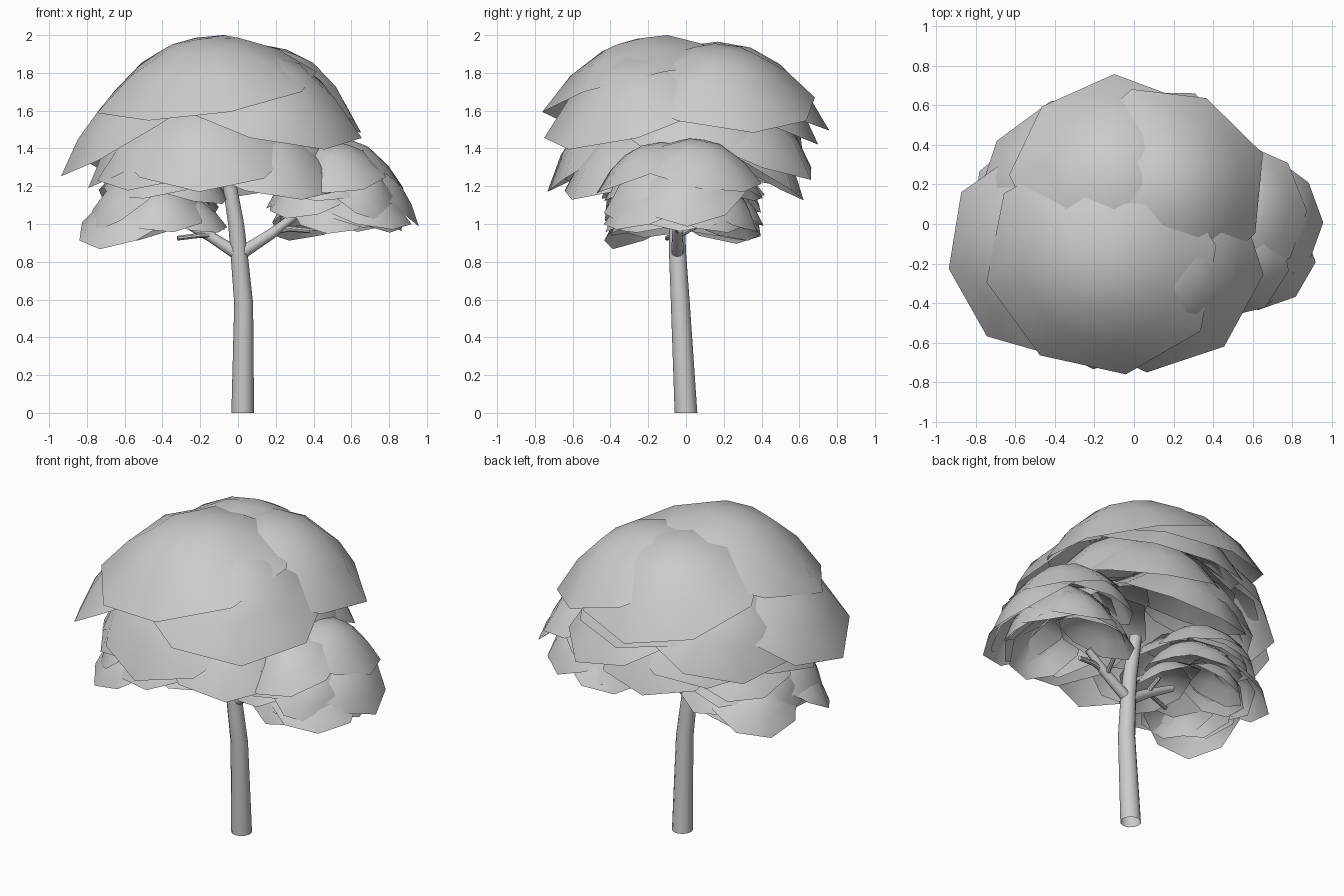
import bpy, bmesh, math, random
from mathutils import Vector, Matrix

if "Cube" in bpy.data.objects:
    bpy.data.objects.remove(bpy.data.objects["Cube"])

random.seed(4)


def finish(bm, name, angle):
    me = bpy.data.meshes.new(name)
    bm.to_mesh(me)
    bm.free()
    ob = bpy.data.objects.new(name, me)
    bpy.context.collection.objects.link(ob)
    bpy.ops.object.select_all(action='DESELECT')
    ob.select_set(True)
    bpy.context.view_layer.objects.active = ob
    bpy.ops.object.shade_smooth_by_angle(angle=math.radians(angle))
    return ob


def tube(name, pts, sides=12):
    """Tapered tube through (x, y, z, radius) points, closed at the tip."""
    bm = bmesh.new()
    P = [Vector(p[:3]) for p in pts]
    rings = []
    for i, p in enumerate(P):
        d = P[min(i + 1, len(P) - 1)] - P[max(i - 1, 0)]
        if i == 0 and name == "trunk":
            d = Vector((0, 0, 1))          # flat foot on the ground
        q = Vector((0, 0, 1)).rotation_difference(d)
        rings.append([bm.verts.new(p + q @ Vector((
            pts[i][3] * math.cos(2 * math.pi * k / sides),
            pts[i][3] * math.sin(2 * math.pi * k / sides), 0))) for k in range(sides)])
    for a, b in zip(rings, rings[1:]):
        for k in range(sides):
            n = (k + 1) % sides
            bm.faces.new((a[k], a[n], b[n], b[k]))
    bm.faces.new(rings[-1])
    return finish(bm, name, 40)


def add_cap(bm, mat, c, az, tilt, r, h, sides=8, steps=3):
    """Open domed leaf plate with an eight-sided rim, leaning towards az."""
    az = math.radians(az)
    lean = Matrix.Rotation(az, 4, 'Z') @ Matrix.Rotation(math.radians(tilt), 4, 'Y')
    m = mat @ Matrix.Translation(c) @ lean
    jit = [random.uniform(0.96, 1.04) for _ in range(sides)]
    top = bm.verts.new(m @ Vector((0, 0, h)))
    prev = None
    for s in range(1, steps + 1):
        t = s / steps
        ring = []
        for k in range(sides):
            a = 2 * math.pi * k / sides
            q = r * t * (1 + (jit[k] - 1) * t)
            ring.append(bm.verts.new(m @ Vector((q * math.cos(a), q * math.sin(a), h * (1 - t * t)))))
        for k in range(sides):
            n = (k + 1) % sides
            if prev:
                bm.faces.new((prev[k], ring[k], ring[n], prev[n]))
            else:
                bm.faces.new((top, ring[k], ring[n]))
        prev = ring


# leaf plates of the crown: rim centre, lean direction, lean, radius, height
PLATES = [
    ((-.15, -.20, 1.70), 235, 15, .60, .29),
    ((-.10, .25, 1.68), 90, 20, .53, .27),
    ((-.50, -.15, 1.53), 190, 32, .51, .21),
    ((.17, .18, 1.67), 20, 20, .53, .27),
    ((.13, -.23, 1.60), 310, 22, .53, .30),
    ((-.17, -.32, 1.41), 265, 30, .48, .24),
    ((-.38, .20, 1.51), 145, 32, .47, .24),
    ((-.40, -.10, 1.40), 185, 28, .45, .22),
    ((.13, .28, 1.43), 65, 25, .45, .23),
    ((-.10, .27, 1.33), 95, 30, .42, .22),
    ((.22, -.14, 1.31), 335, 25, .40, .22),
    ((.15, -.28, 1.28), 300, 22, .41, .22),
    ((.00, .28, 1.59), 90, 22, .47, .25),
    ((-.35, -.26, 1.37), 230, 28, .42, .21),
    ((-.25, .20, 1.40), 130, 28, .42, .21),
    ((.18, .08, 1.52), 10, 25, .47, .24),
    ((-.20, -.12, 1.55), 240, 20, .50, .25),
    ((-.10, -.05, 1.45), 265, 10, .54, .22),
]


def foliage(name, mat, extra=()):
    bm = bmesh.new()
    for p in PLATES:
        add_cap(bm, mat, *p)
    for p in extra:
        add_cap(bm, Matrix(), *p)
    return finish(bm, name, 60)


def place(pos, turn, tip, sx, sy, sz):
    """Smaller copy of the crown with its base centre at pos."""
    return (Matrix.Translation(pos) @ Matrix.Rotation(math.radians(tip), 4, 'Y')
            @ Matrix.Diagonal((sx, sy, sz, 1)) @ Matrix.Rotation(math.radians(turn), 4, 'Z')
            @ Matrix.Translation((.12, 0, -1.1)))


foliage("crown_foliage", Matrix())
foliage("right_foliage", place((.52, -.04, .93), 170, 4, .51, .58, .58),
        [((.42, .15, 1.02), 130, 25, .25, .12), ((.66, -.18, 1.07), 310, 22, .26, .13)])
foliage("left_foliage", place((-.42, -.02, .91), 20, -6, .49, .57, .52),
        [((-.60, -.20, 1.01), 235, 32, .27, .12), ((-.58, .15, 1.03), 150, 30, .27, .13)])

# trunk and branches
tube("trunk", [(.025, 0, 0, .06), (.03, -.03, .58, .05), (.005, -.045, .85, .045),
               (-.01, -.047, 1.0, .042), (-.055, -.05, 1.27, .035)])
tube("right_branch", [(.01, -.045, .84, .034), (.18, -.045, .95, .028), (.31, -.04, 1.05, .02)])
tube("right_twig_low", [(.19, -.045, .96, .016), (.27, -.04, .975, .015), (.38, -.03, .965, .014)], 8)
tube("right_twig_high", [(.17, -.04, .94, .015), (.2, .06, .99, .012)], 8)
tube("left_branch", [(.0, -.045, .84, .034), (-.14, -.04, .93, .028), (-.31, -.03, 1.02, .02)])
tube("left_twig_low", [(-.12, -.04, .94, .015), (-.2, -.07, .94, .014), (-.32, -.1, .925, .013)], 8)
tube("left_twig_high", [(-.13, -.04, .93, .015), (-.15, .05, 1.0, .012)], 8)
